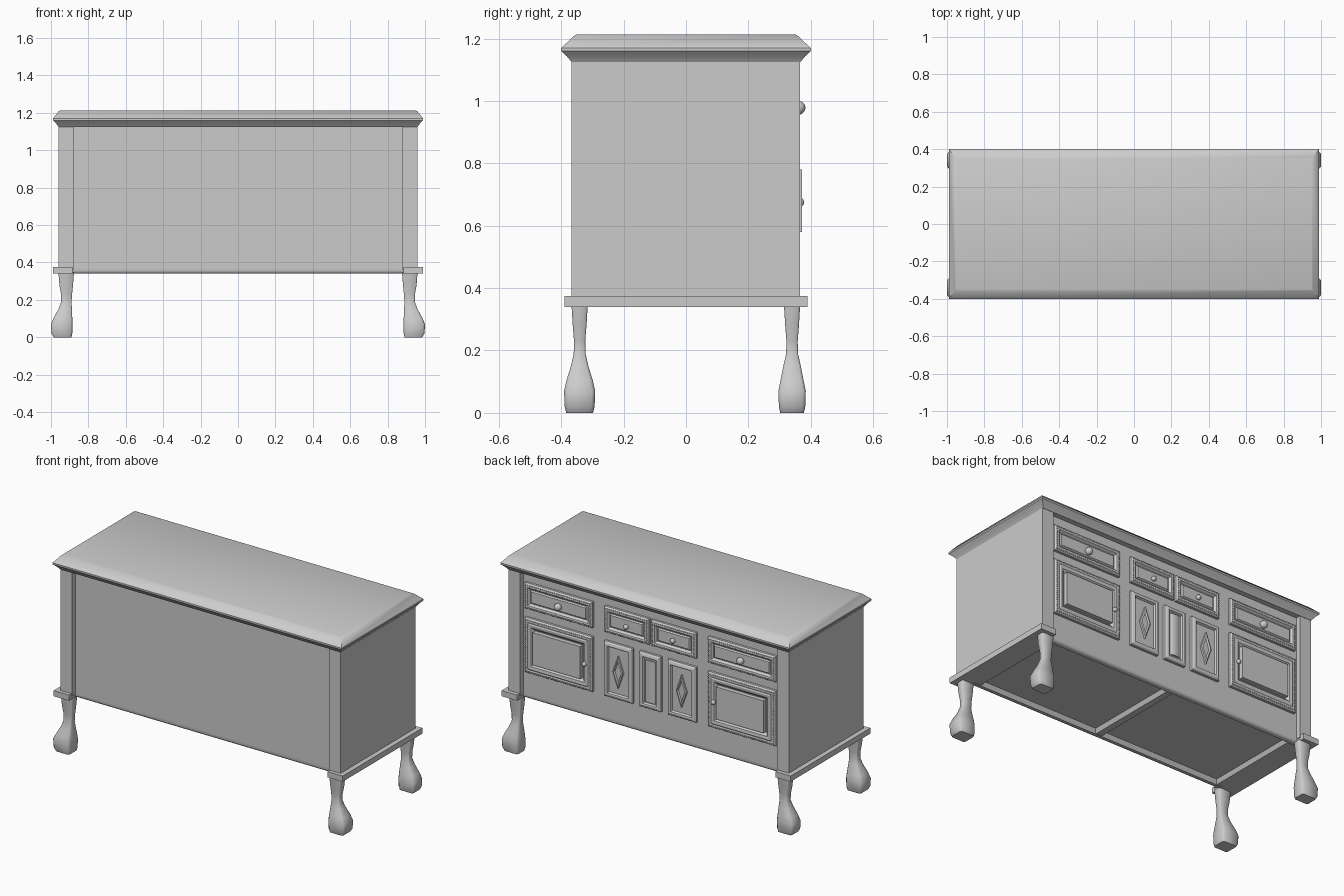
import bpy, bmesh, math
from mathutils import Matrix, Vector

if "Cube" in bpy.data.objects:
    bpy.data.objects.remove(bpy.data.objects["Cube"], do_unlink=True)

grey = bpy.data.materials.new("plain_grey")
grey.use_nodes = True
GREY = (0.6, 0.6, 0.6, 1)
grey.diffuse_color = GREY
grey.node_tree.nodes["Principled BSDF"].inputs["Base Color"].default_value = GREY


def finish(name, bm, smooth=None):
    bmesh.ops.recalc_face_normals(bm, faces=bm.faces)
    mesh = bpy.data.meshes.new(name)
    bm.to_mesh(mesh)
    bm.free()
    mesh.materials.append(grey)
    obj = bpy.data.objects.new(name, mesh)
    bpy.context.collection.objects.link(obj)
    if smooth:
        bpy.ops.object.select_all(action='DESELECT')
        obj.select_set(True)
        bpy.context.view_layer.objects.active = obj
        bpy.ops.object.shade_smooth_by_angle(angle=math.radians(smooth))
    return obj


def loft(name, rings, smooth=None):
    """Closed solid through a list of point loops."""
    bm = bmesh.new()
    loops = [[bm.verts.new(p) for p in ring] for ring in rings]
    n = len(loops[0])
    for a, b in zip(loops, loops[1:]):
        for i in range(n):
            j = (i + 1) % n
            bm.faces.new((a[i], a[j], b[j], b[i]))
    bm.faces.new(loops[0])
    bm.faces.new(loops[-1])
    return finish(name, bm, smooth)


def rect(x0, x1, y0, y1):
    return [(x0, y0), (x1, y0), (x1, y1), (x0, y1)]


def box(name, x0, x1, y0, y1, z0, z1):
    return loft(name, [[(x, y, z) for x, y in rect(x0, x1, y0, y1)] for z in (z0, z1)])


FACE = 0.335  # plane of the decorated face


def panel(name, x0, x1, z0, z1, steps):
    """Moulded panel: each step is (inset, height above the face)."""
    return loft(name, [[(x, FACE + h, z) for x, z in
                        rect(x0 + i, x1 - i, z0 + i, z1 - i)] for i, h in steps])


def beads(name, x0, x1, z0, z1, height):
    """Row of small beads running round a frame."""
    bm = bmesh.new()
    corners = rect(x0, x1, z0, z1)
    for k, a in enumerate(corners):
        a, b = Vector(a), Vector(corners[(k + 1) % 4])
        count = round((b - a).length / 0.014)
        for i in range(count):
            x, z = a.lerp(b, i / count)
            bmesh.ops.create_cube(bm, size=0.008, matrix=Matrix.Translation(
                (x, FACE + height, z)) @ Matrix.Rotation(math.pi / 4, 4, 'Y'))
    finish(name, bm)


def knob(name, x, y, z, r):
    bm = bmesh.new()
    bmesh.ops.create_uvsphere(bm, u_segments=16, v_segments=10, radius=r,
                              matrix=Matrix.Translation((x, y, z)))
    finish(name, bm, 60)


# Carcass and end panels
box("carcass", -0.88, 0.88, -FACE, FACE, 0.365, 1.13)
for side, s in (("left", 1), ("right", -1)):
    box(side + "_end", *sorted((s * 0.88, s * 0.96)), -0.367, 0.365, 0.36, 1.13)
    box(side + "_ledge", *sorted((s * 0.885, s * 0.99)), -0.39, 0.39, 0.34, 0.375)

# Underside frame
rail = [(0.285, 0.37), (0.303, 0.34), (0.322, 0.34), (0.331, 0.345), (0.335, 0.355), (0.335, 0.37)]
for name, s in (("back_rail", 1), ("front_rail", -1)):
    loft(name, [[(x, s * y, z) for y, z in rail] for x in (-0.885, 0.885)], 40)
bar = [(-0.035, 0.37), (-0.02, 0.34), (0.02, 0.34), (0.035, 0.37)]
for name, c in (("centre_bar", 0), ("left_bar", 0.865), ("right_bar", -0.865)):
    loft(name, [[(c + x, y, z) for x, z in bar] for y in (-0.3, 0.3)])

# Moulded top
top = [(0.96, 0.367, 1.125), (0.972, 0.382, 1.143), (0.99, 0.4, 1.16),
       (0.99, 0.4, 1.17), (0.957, 0.357, 1.21), (0.95, 0.35, 1.213)]
loft("top", [[(x, y, z) for x, y in rect(-a, a, -b, b)] for a, b, z in top], 35)

# Shaped legs: height, inner x, outer x, half depth
LEG = [(0, 0.89, 0.985, 0.043), (0.02, 0.886, 0.997, 0.048), (0.07, 0.885, 1.0, 0.05),
       (0.105, 0.886, 0.985, 0.042), (0.15, 0.888, 0.96, 0.028), (0.19, 0.89, 0.945, 0.019),
       (0.23, 0.887, 0.946, 0.018), (0.28, 0.882, 0.955, 0.022), (0.345, 0.877, 0.96, 0.026)]
for side, s in (("left", 1), ("right", -1)):
    for end, y, k in (("front", -0.341, 1), ("back", 0.34, 0.88)):
        rings = []
        for z, a, b, h in LEG:
            h *= k if z < 0.15 else 1
            c = 0.22 * h
            outline = [(a + c, -h), (b - c, -h), (b, c - h), (b, h - c),
                       (b - c, h), (a + c, h), (a, h - c), (a, c - h)]
            rings.append([(s * px, y + py, z) for px, py in outline])
        loft(f"{end}_{side}_leg", rings, 50)

# Drawers, doors and pilaster panels
EDGE = [(0, -0.01), (0, 0.014), (0.006, 0.022), (0.018, 0.026), (0.026, 0.024)]
DRAWER = EDGE + [(0.036, 0.01), (0.04, 0.01), (0.046, 0.018)]
DOOR = EDGE + [(0.034, 0.028), (0.05, 0.026), (0.066, 0.01), (0.07, 0.01), (0.07, 0.037)]
SLIM = EDGE + [(0.032, 0.012), (0.036, 0.012)]
ROW_TOP, ROW_LOW = (0.905, 1.065), (0.51, 0.85)
for side, s in (("left", 1), ("right", -1)):
    wide = sorted((s * 0.395, s * 0.86))
    small = sorted((s * 0.008, s * 0.315))
    slim = sorted((s * 0.12, s * 0.315))
    panel(side + "_drawer", *wide, *ROW_TOP, DRAWER)
    panel(side + "_small_drawer", *small, *ROW_TOP, DRAWER)
    panel(side + "_door", *wide, *ROW_LOW, DOOR)
    panel(side + "_panel", *slim, *ROW_LOW, SLIM)
    for part, span, row in (("drawer", wide, ROW_TOP), ("small_drawer", small, ROW_TOP),
                            ("door", wide, ROW_LOW)):
        beads(f"{side}_{part}_beads", span[0] + 0.012, span[1] - 0.012,
              row[0] + 0.012, row[1] - 0.012, 0.024)
    knob(side + "_drawer_knob", s * 0.625, 0.361, 0.978, 0.022)
    knob(side + "_small_knob", s * 0.16, 0.359, 0.978, 0.015)
    knob(side + "_door_knob", s * 0.442, 0.365, 0.675, 0.014)
    # Diamond ornament
    cx = s * 0.2175
    loft(side + "_diamond", [[(cx + dx * k, FACE + h, 0.68 + dz * k) for dx, dz in
                              ((0.036, 0), (0, 0.1), (-0.036, 0), (0, -0.1))]
                             for k, h in ((1, 0), (1, 0.024), (0.75, 0.027), (0.6, 0.018))])

# Middle panel with a rounded centre
panel("middle_panel", -0.073, 0.073, *ROW_LOW, SLIM)
arc = [(0.034 * math.cos(math.pi * i / 10), FACE + 0.01 + 0.013 * math.sin(math.pi * i / 10))
       for i in range(11)]
loft("middle_bolster", [[(x, y, z) for x, y in arc] for z in (0.55, 0.81)], 40)
